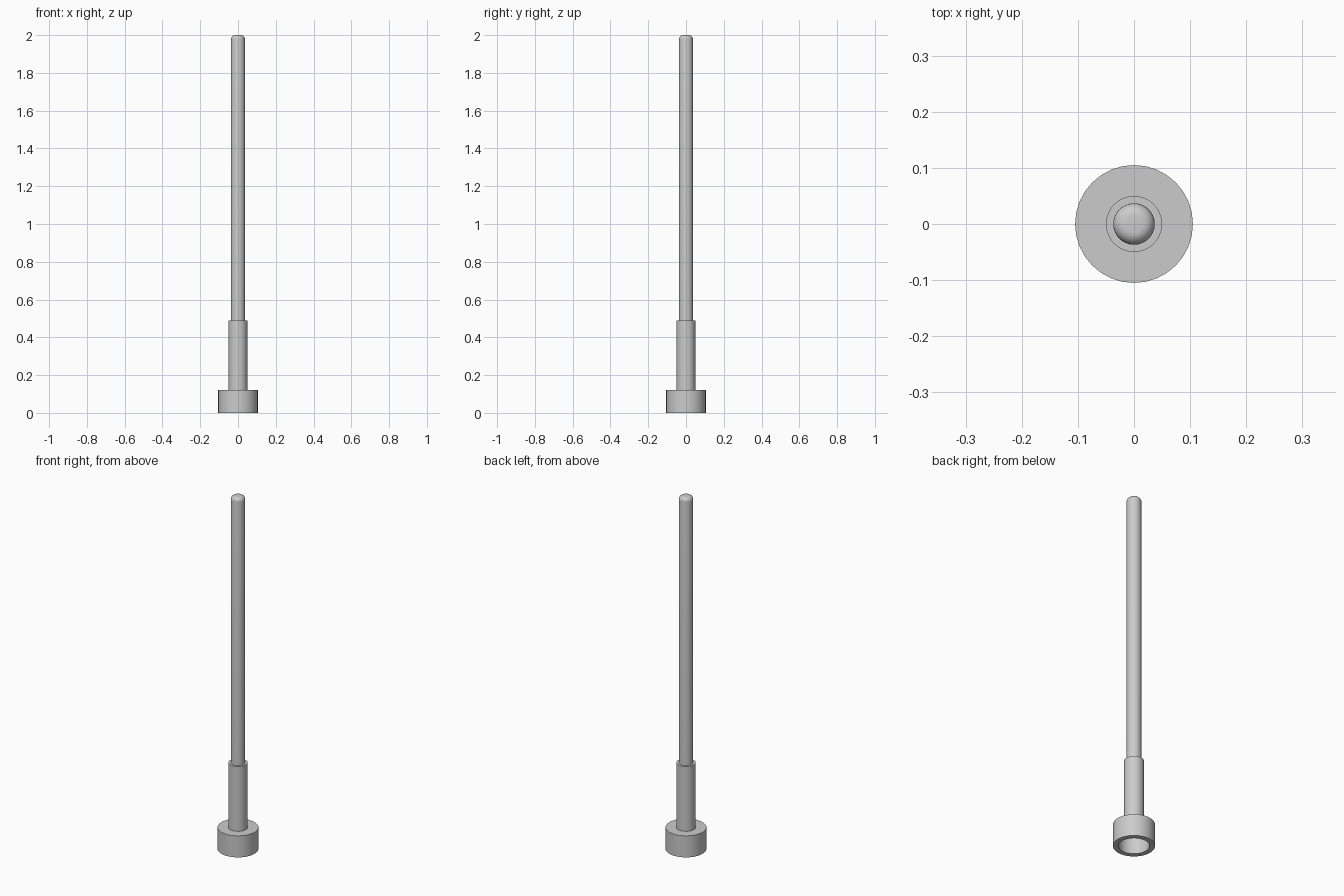
import bpy
import math

cube = bpy.data.objects.get("Cube")
if cube:
    bpy.data.objects.remove(cube, do_unlink=True)

SEGMENTS = 32

grey = bpy.data.materials.new("plain grey")
grey.use_nodes = True
colour = (0.6, 0.6, 0.6, 1.0)
grey.diffuse_color = colour
grey.node_tree.nodes["Principled BSDF"].inputs["Base Color"].default_value = colour


def lathe(name, profile):
    """Revolve (radius, height) points about z; radius 0 makes a pole."""
    verts, rings, faces = [], [], []
    for r, z in profile:
        count = SEGMENTS if r > 0 else 1
        start = len(verts)
        rings.append([start + i % count for i in range(SEGMENTS)])
        for i in range(count):
            a = math.tau * i / SEGMENTS
            verts.append((r * math.cos(a), r * math.sin(a), z))
    for low, high in zip(rings, rings[1:]):
        for i in range(SEGMENTS):
            j = (i + 1) % SEGMENTS
            quad = [low[i], low[j], high[j], high[i]]
            faces.append(list(dict.fromkeys(quad)))
    mesh = bpy.data.meshes.new(name)
    mesh.from_pydata(verts, [], faces)
    mesh.materials.append(grey)
    obj = bpy.data.objects.new(name, mesh)
    bpy.context.collection.objects.link(obj)
    bpy.ops.object.select_all(action="DESELECT")
    obj.select_set(True)
    bpy.context.view_layer.objects.active = obj
    bpy.ops.object.shade_smooth_by_angle(angle=math.radians(30))
    return obj


# Round foot, hollow from below
foot_r, foot_h, bore_r, bore_h = 0.105, 0.122, 0.077, 0.092
lathe("hollow_foot", [(0, bore_h), (bore_r, bore_h), (bore_r, 0),
                      (foot_r, 0), (foot_r, foot_h), (0, foot_h)])

# Thicker sleeve around the lower rod
sleeve_r, sleeve_top = 0.05, 0.488
lathe("sleeve", [(0, foot_h), (sleeve_r, foot_h),
                 (sleeve_r, sleeve_top), (0, sleeve_top)])

# Long rod with a rounded tip
rod_r, top, fillet, steps = 0.037, 2.0, 0.022, 6
tip = []
for k in range(steps + 1):
    a = math.pi / 2 * k / steps
    tip.append((rod_r - fillet + fillet * math.cos(a),
                top - fillet + fillet * math.sin(a)))
lathe("rod", [(0, sleeve_top), (rod_r, sleeve_top)] + tip + [(0, top)])
